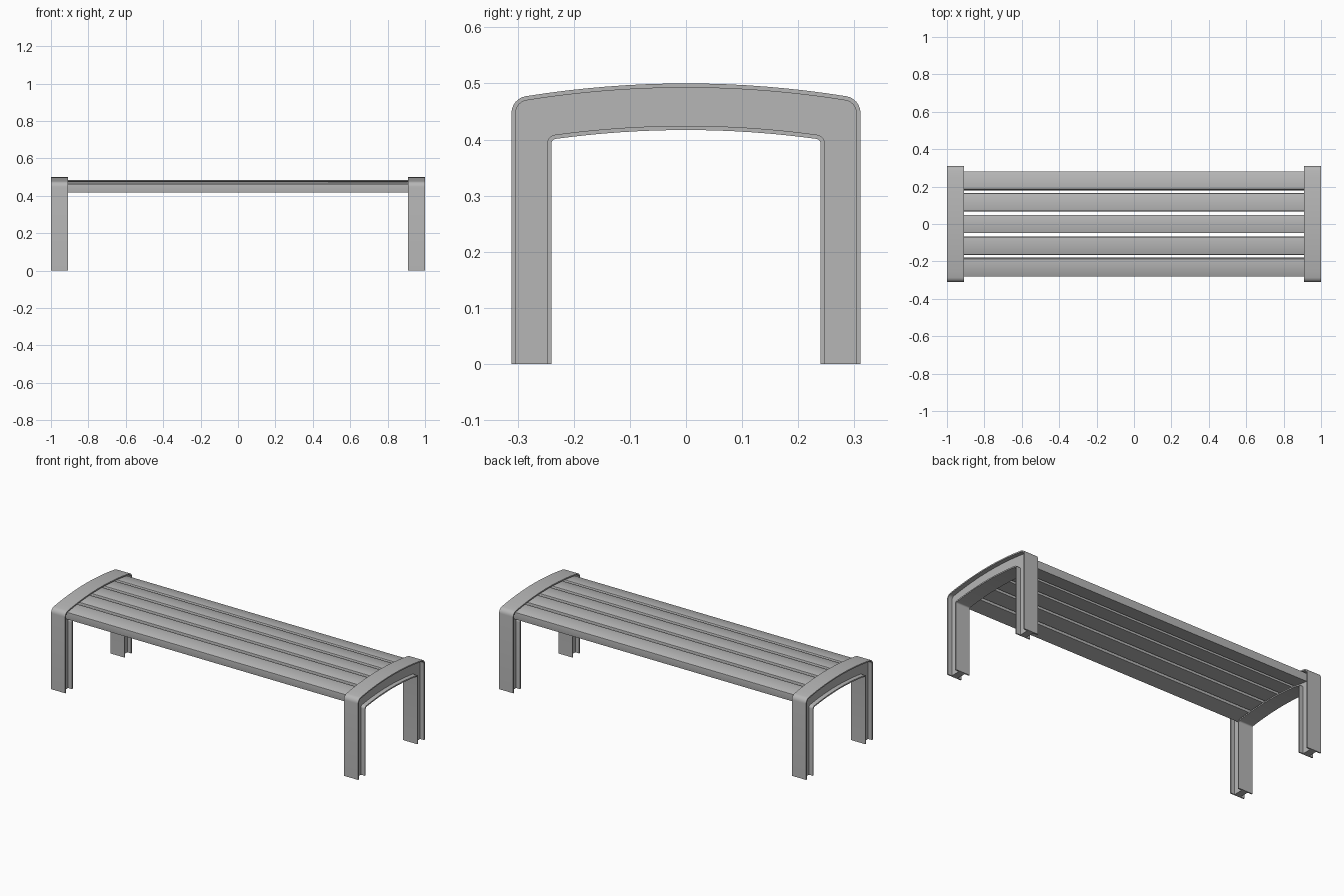
import bpy, bmesh
from math import sin, cos, atan2, sqrt, pi
from mathutils import Matrix, Vector

cube = bpy.data.objects.get("Cube")
if cube:
    bpy.data.objects.remove(cube, do_unlink=True)

GREY = (0.47, 0.47, 0.47, 1)
metal = bpy.data.materials.new("plain_grey")
metal.diffuse_color = GREY
metal.use_nodes = True
metal.node_tree.nodes["Principled BSDF"].inputs["Base Color"].default_value = GREY

RADIUS = 1.8        # curvature of the arched top
FLANGE = 0.0075     # flange thickness
FRAME_X = 0.954     # centre of each end frame
FRAME_HALF = 0.046
WEB_HALF = 0.02


def finish(bm, name):
    bmesh.ops.recalc_face_normals(bm, faces=bm.faces)
    mesh = bpy.data.meshes.new(name)
    bm.to_mesh(mesh)
    bm.free()
    mesh.materials.append(metal)
    obj = bpy.data.objects.new(name, mesh)
    bpy.context.collection.objects.link(obj)
    bpy.ops.object.select_all(action='DESELECT')
    obj.select_set(True)
    bpy.context.view_layer.objects.active = obj
    bpy.ops.object.shade_smooth_by_angle(angle=pi / 6)
    return obj


def arch_path(half_width, crown, corner, inset):
    """Leg, rounded corner, shallow arc and back down, as (y, z) points."""
    w, r, R = half_width - inset, corner - inset, RADIUS + crown - 0.5 - inset
    base = 0.5 - RADIUS
    cy = w - r
    cz = base + sqrt((R - r) ** 2 - cy ** 2)
    end = atan2(cz - base, cy)
    half = [(w, 0)]
    half += [(cy + r * cos(end * i / 6), cz + r * sin(end * i / 6)) for i in range(7)]
    for i in range(1, 9):
        a = end + (pi / 2 - end) * i / 8
        half.append((R * cos(a), base + R * sin(a)))
    return half + [(-y, z) for y, z in reversed(half[:-1])]


def outer(inset):
    return arch_path(0.311, 0.5, 0.03, inset)


def inner(inset):
    return arch_path(0.24, 0.417, 0.009, -inset)


def band(bm, path_a, path_b, x, half):
    """Solid strip between two matching paths, extruded along x."""
    a = [bm.verts.new((x - half, y, z)) for y, z in path_a]
    b = [bm.verts.new((x - half, y, z)) for y, z in path_b]
    faces = [bm.faces.new((a[i], a[i + 1], b[i + 1], b[i])) for i in range(len(a) - 1)]
    grown = bmesh.ops.extrude_face_region(bm, geom=faces, use_keep_orig=True)["geom"]
    moved = [v for v in grown if isinstance(v, bmesh.types.BMVert)]
    bmesh.ops.translate(bm, verts=moved, vec=(2 * half, 0, 0))


# End frames: arched beams with outer and inner flanges and a thinner web
for side, sign in (("left", 1), ("right", -1)):
    bm = bmesh.new()
    x = sign * FRAME_X
    band(bm, outer(0), outer(FLANGE), x, FRAME_HALF)
    band(bm, inner(0), inner(FLANGE), x, FRAME_HALF)
    band(bm, outer(FLANGE * 0.6), inner(FLANGE * 0.6), x, WEB_HALF)
    finish(bm, side + "_end_frame")

# Seat slats: planks following the arch
SLAT = Vector((2 * (FRAME_X - WEB_HALF), 0.096, 0.045))
slat_radius = RADIUS - 0.015
for i in range(-2, 3):
    angle = i * 0.117 / slat_radius
    bm = bmesh.new()
    bmesh.ops.create_cube(bm, size=1)
    bmesh.ops.scale(bm, vec=SLAT, verts=bm.verts)
    bmesh.ops.translate(bm, vec=(0, 0, slat_radius - SLAT.z / 2), verts=bm.verts)
    bmesh.ops.rotate(bm, verts=bm.verts, matrix=Matrix.Rotation(-angle, 3, 'X'))
    bmesh.ops.translate(bm, vec=(0, 0, 0.5 - RADIUS), verts=bm.verts)
    # Soften the long top edges
    top = [e for e in bm.edges if abs(e.verts[0].co.x - e.verts[1].co.x) > 1
           and e.verts[0].co.z > 0.455]
    bmesh.ops.bevel(bm, geom=top, offset=0.003, segments=2, affect='EDGES', profile=0.5)
    finish(bm, "seat_slat_%d" % (i + 3))
